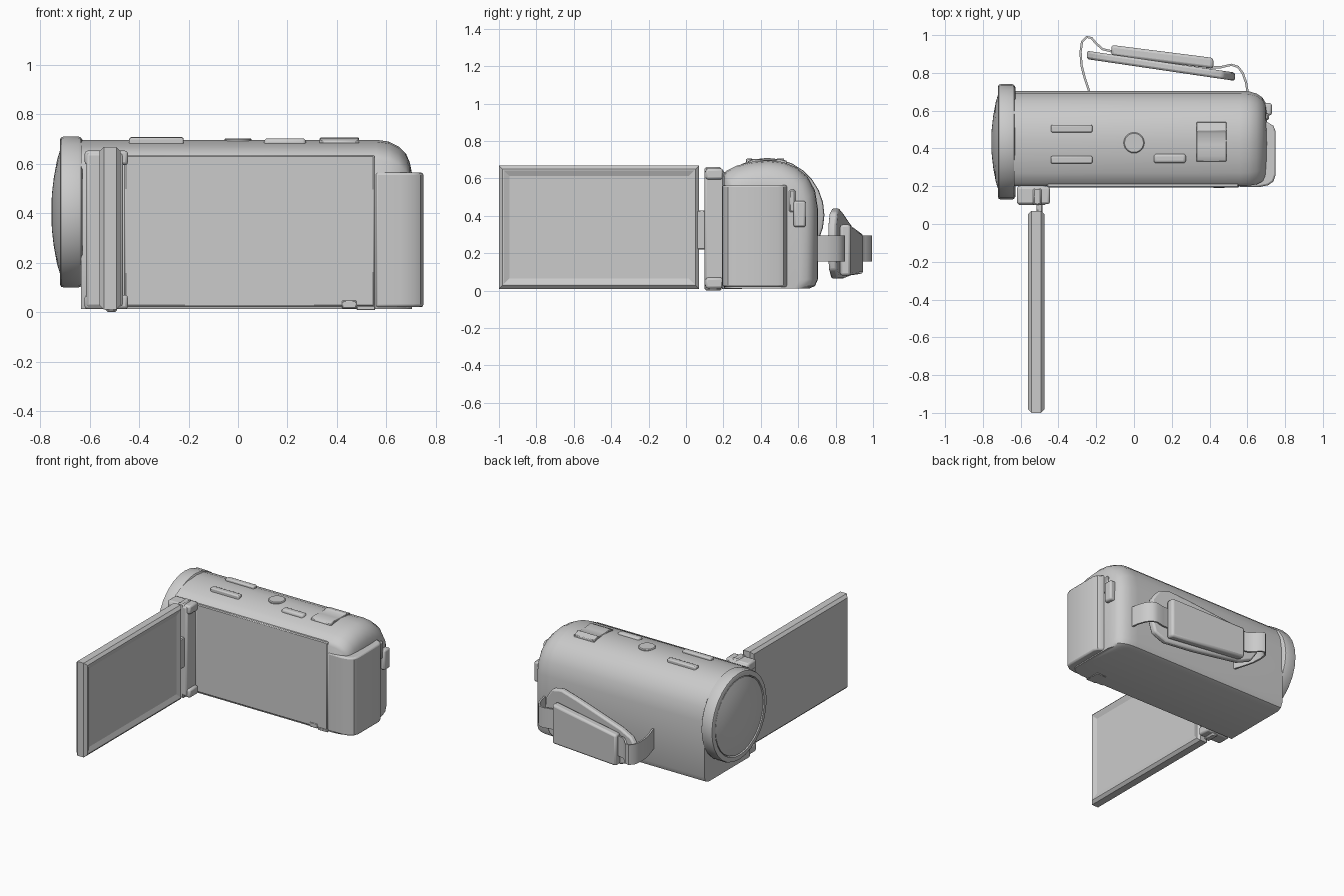
import bpy, bmesh, math
from mathutils import Vector

if "Cube" in bpy.data.objects:
    bpy.data.objects.remove(bpy.data.objects["Cube"])


def finish(name, bm, bevel=0.0, segs=1, angle=35):
    bmesh.ops.recalc_face_normals(bm, faces=bm.faces)
    me = bpy.data.meshes.new(name)
    bm.to_mesh(me)
    bm.free()
    ob = bpy.data.objects.new(name, me)
    bpy.context.collection.objects.link(ob)
    if bevel:
        m = ob.modifiers.new("bevel", 'BEVEL')
        m.width, m.segments, m.limit_method = bevel, segs, 'ANGLE'
        m.angle_limit = math.radians(40)
    bpy.ops.object.select_all(action='DESELECT')
    ob.select_set(True)
    bpy.context.view_layer.objects.active = ob
    bpy.ops.object.shade_smooth_by_angle(angle=math.radians(angle))
    return ob


def loft(name, rings, bevel=0.0, segs=1, angle=35):
    """Skin a list of equal-length closed rings and cap both ends."""
    bm = bmesh.new()
    vs = [[bm.verts.new(p) for p in r] for r in rings]
    n = len(vs[0])
    for a, b in zip(vs, vs[1:]):
        for i in range(n):
            bm.faces.new((a[i], a[(i + 1) % n], b[(i + 1) % n], b[i]))
    bm.faces.new(vs[0])
    bm.faces.new(vs[-1])
    return finish(name, bm, bevel, segs, angle)


def box(name, lo, hi, bevel=0.0, segs=1):
    ring = lambda z: [(lo[0], lo[1], z), (hi[0], lo[1], z), (hi[0], hi[1], z), (lo[0], hi[1], z)]
    return loft(name, [ring(lo[2]), ring(hi[2])], bevel, segs)


def lathe(name, prof, cy, cz, n=28):
    """Turn an (x, radius) profile about an axis parallel to x."""
    rings = [[(x, cy + r * math.cos(i * math.tau / n), cz + r * math.sin(i * math.tau / n))
              for i in range(n)] for x, r in prof]
    return loft(name, rings)


def ribbon(name, path, z0, z1, t):
    """Thin band following an xy path."""
    rings = []
    for i, p in enumerate(path):
        a, b = Vector(path[max(i - 1, 0)]), Vector(path[min(i + 1, len(path) - 1)])
        d = (b - a).normalized() * t / 2
        l, r = (p[0] - d.y, p[1] + d.x), (p[0] + d.y, p[1] - d.x)
        rings.append([(*l, z0), (*r, z0), (*r, z1), (*l, z1)])
    return loft(name, rings, angle=50)


# Main body: flat screen side, rounded top and grip side, domed rear
section = [(.205, .012), (.20, .03), (.20, .615), (.215, .64), (.27, .668), (.35, .689), (.44, .697),
           (.52, .688), (.59, .66), (.65, .61), (.69, .535), (.705, .44),
           (.705, .06), (.69, .025), (.66, .012)]


def body_ring(x, y0, y1, top):
    out = []
    for y, z in section:
        u = (y - .2) / .505
        zz = z if z < .3 else .3 + (z - .3) * (top - .3) / .397
        out.append((x, y0 + u * (y1 - y0), zz))
    return out


loft("body", [body_ring(*a) for a in (
    (-.635, .2, .705, .697), (.56, .2, .705, .697), (.61, .203, .702, .69),
    (.65, .21, .69, .67), (.68, .225, .67, .64), (.695, .24, .645, .605),
    (.703, .26, .61, .565))])
box("side_panel", (-.46, .193, .022), (.553, .22, .635), .006)

# Lens ring and glass
lathe("lens_ring", [(-.628, .29), (-.636, .302), (-.645, .305), (-.705, .305), (-.716, .302),
                    (-.72, .292), (-.72, .27), (-.70, .262)], .435, .405)
lathe("lens_glass", [(-.69, .265), (-.716, .262), (-.732, .21), (-.745, .14), (-.753, .07),
                     (-.755, .004)], .435, .405)

# Battery block at the rear
plan = [(.556, .195), (.66, .195), (.71, .205), (.738, .225), (.75, .26), (.75, .49),
        (.738, .52), (.705, .54), (.556, .54)]
loft("battery", [[(x, y, z) for x, y in plan] for z in (.02, .565)], .01, 2)

# Rear controls
box("record_button", (.67, .575, .34), (.73, .64, .48), .012, 2)
box("rear_switch", (.67, .55, .42), (.715, .585, .54), .008)

# Battery latch under the side panel
box("latch", (.42, .19, .015), (.48, .22, .048), .004)
box("latch_rail", (.48, .193, .008), (.555, .3, .025), .003)

# Top controls
for nm, y, z in (("inner", .505, .708), ("outer", .34, .706)):
    box("microphone_" + nm, (-.44, y - .02, .66), (-.22, y + .02, z), .008, 2)
box("mode_button", (.105, .322, .66), (.275, .372, .703), .015, 3)
disc = lambda z, r: [(r * math.cos(i * math.tau / 24), .43 + r * math.sin(i * math.tau / 24), z)
                     for i in range(24)]
loft("photo_button", [disc(.66, .055), disc(.698, .055), disc(.703, .05)])
rocker = [(.33, .65), (.33, .692), (.36, .705), (.42, .699), (.48, .699), (.495, .707),
          (.54, .694), (.54, .65)]
loft("zoom_rocker", [[(x, y, z) for y, z in rocker] for x in (.33, .49)], .004)

# Hinge column with two end caps
box("hinge_column", (-.615, .10, .02), (-.465, .205, .645), .012, 2)
box("hinge_pin", (-.535, .10, .0), (-.49, .19, .66), .008)
for nm, z in (("lower", .012), ("upper", .595)):
    box("hinge_cap_" + nm, (-.62, .105, z), (-.445, .198, z + .058), .012, 2)
box("screen_pivot", (-.515, .05, .22), (-.485, .12, .43), .006)

# Flip-out screen with a chamfered edge and sunken display
bm = bmesh.new()
ys, zs = (-1.0, .07), (.01, .668)


def screen_ring(x, d):
    return [bm.verts.new(p) for p in ((x, ys[0] + d, zs[0] + d), (x, ys[1] - d, zs[0] + d),
                                      (x, ys[1] - d, zs[1] - d), (x, ys[0] + d, zs[1] - d))]


rs = [screen_ring(*a) for a in ((-.56, .018), (-.542, 0), (-.492, 0), (-.475, .018),
                                (-.475, .026), (-.487, .055))]
for a, b in zip(rs, rs[1:]):
    for i in range(4):
        bm.faces.new((a[i], a[(i + 1) % 4], b[(i + 1) % 4], b[i]))
bm.faces.new(rs[0])
bm.faces.new(rs[-1])
finish("screen", bm, angle=20)

# Hand strap: slanted backing pad, raised grip pad and two band loops
slant = lambda x: .895 - .147 * (x + .25)
outline = [(.535, .24), (.52, .35), (.47, .42), (.39, .44), (.25, .415), (-.12, .335), (-.21, .30),
           (-.25, .25), (-.25, .18), (-.21, .12), (-.12, .085), (.2, .065), (.42, .065), (.5, .11)]
loft("strap_pad", [[(x, slant(x) + o, z) for x, z in outline] for o in (-.022, .022)], .012, 2)
grip = [(-.12, .09), (.42, .08), (.42, .355), (-.12, .305)]
loft("strap_grip", [[(x, slant(x) + o + .02 * (x + .12), z) for x, z in grip] for o in (.015, .072)],
     .014, 2)
ribbon("strap_front_band", [(-.235, .695), (-.26, .77), (-.278, .84), (-.283, .91), (-.275, .965),
                            (-.25, .99), (-.225, .985), (-.20, .955), (-.165, .925), (-.10, .91)],
       .155, .295, .012)
ribbon("strap_rear_band", [(.602, .695), (.593, .75), (.575, .80), (.55, .832), (.515, .843),
                           (.46, .83), (.38, .83)], .155, .295, .012)
